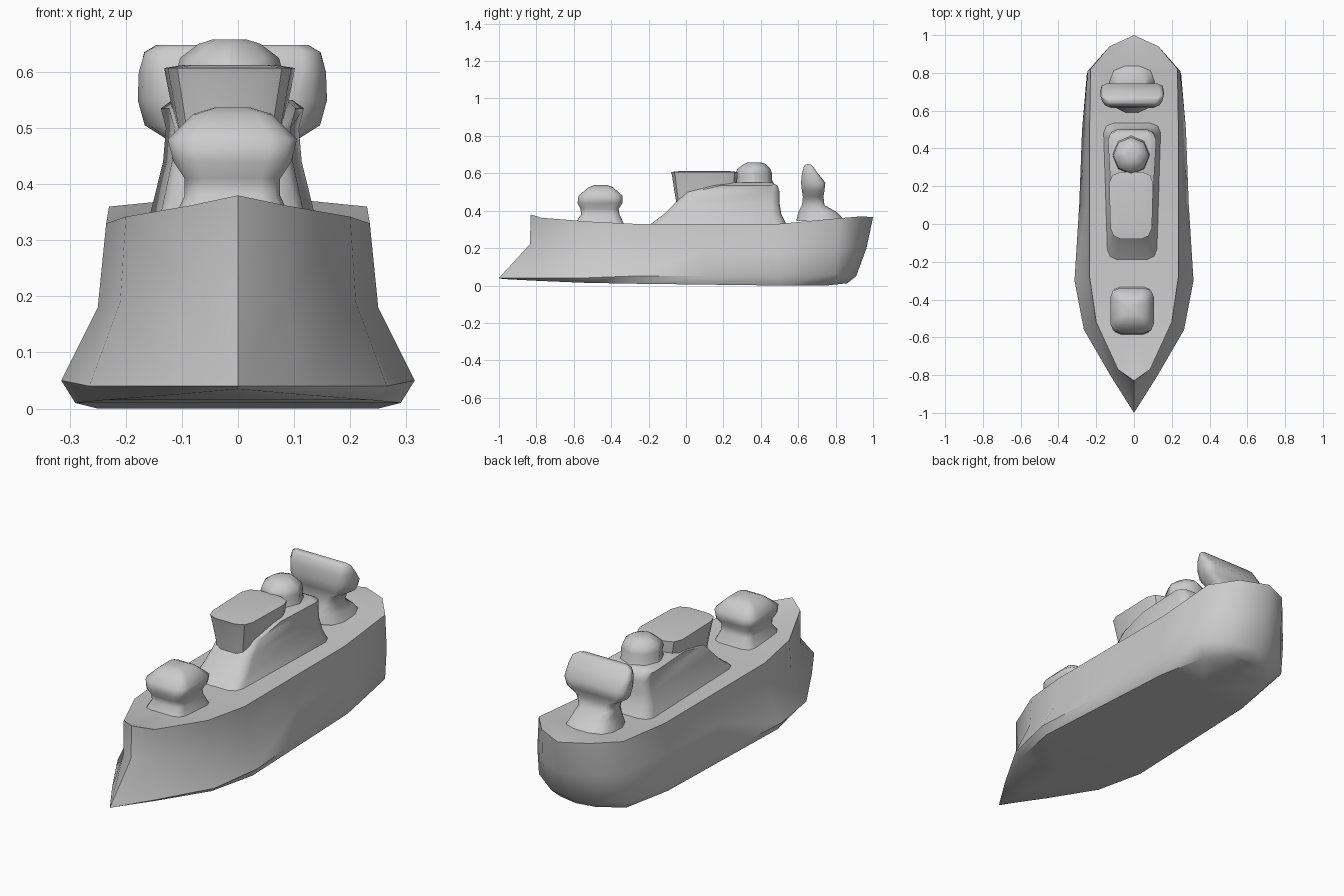
import bpy, bmesh, math

if "Cube" in bpy.data.objects:
    bpy.data.objects.remove(bpy.data.objects["Cube"])


def finish(name, bm, angle, mirror=False):
    bmesh.ops.remove_doubles(bm, verts=bm.verts, dist=0.0005)
    bmesh.ops.dissolve_degenerate(bm, dist=0.0005, edges=bm.edges)
    if mirror:
        geom = bm.verts[:] + bm.edges[:] + bm.faces[:]
        bmesh.ops.mirror(bm, geom=geom, axis='X', merge_dist=0.0005)
        bmesh.ops.remove_doubles(bm, verts=bm.verts, dist=0.0005)
    bmesh.ops.recalc_face_normals(bm, faces=bm.faces)
    me = bpy.data.meshes.new(name)
    bm.to_mesh(me)
    bm.free()
    ob = bpy.data.objects.new(name, me)
    bpy.context.collection.objects.link(ob)
    bpy.ops.object.select_all(action='DESELECT')
    ob.select_set(True)
    bpy.context.view_layer.objects.active = ob
    bpy.ops.object.shade_smooth_by_angle(angle=math.radians(angle))
    return ob


def rounded_ring(cx, cy, hx, hy, z, taper, corner):
    """Rounded rectangle; taper narrows the front (-y) edge."""
    r = corner * min(hx, hy)
    pts = []
    for k, (sx, sy) in enumerate([(1, 1), (-1, 1), (-1, -1), (1, -1)]):
        for j in range(3):
            a = math.radians(90 * k + 45 * j)
            x = sx * (hx - r) + r * math.cos(a)
            y = sy * (hy - r) + r * math.sin(a)
            pts.append((cx + x * (1 + taper * (y / hy - 1) / 2), cy + y, z))
    return pts


def tower(name, levels, taper=0.0, corner=0.4, angle=45):
    """Loft of (centre x, front y, back y, half width, z) levels."""
    bm = bmesh.new()
    rings = [[bm.verts.new(p) for p in
              rounded_ring(cx, (y0 + y1) / 2, hx, (y1 - y0) / 2, z, taper, corner)]
             for cx, y0, y1, hx, z in levels]
    for a, b in zip(rings, rings[1:]):
        n = len(a)
        for i in range(n):
            bm.faces.new((a[i], a[(i + 1) % n], b[(i + 1) % n], b[i]))
    bm.faces.new(rings[0][::-1])
    bm.faces.new(rings[-1])
    return finish(name, bm, angle)


# Hull: half outlines from bow to stern at four heights, mirrored
bottom = [(0, -.98, .035), (.11, -.79, .025), (.24, -.55, .015), (.29, -.3, .01),
          (.27, .1, .005), (.25, .5, 0), (.20, .75, 0), (.1, .84, .01), (0, .86, .01)]
waterline = [(0, -1, .04), (.12, -.81, .04), (.265, -.56, .04), (.315, -.3, .05),
             (.29, .1, .05), (.275, .5, .05), (.25, .79, .06), (.12, .88, .05), (0, .91, .05)]
side = [(0, -.835, .22), (.085, -.77, .2), (.21, -.52, .19), (.25, -.28, .18),
        (.25, .1, .18), (.25, .5, .18), (.245, .81, .2), (.14, .92, .2), (0, .965, .2)]
deck = [(0, -.83, .38), (.085, -.77, .362), (.20, -.52, .342), (.235, -.28, .33),
        (.235, .1, .33), (.235, .5, .33), (.23, .82, .36), (.13, .94, .37), (0, 1, .365)]
keel_line = [(0, y, z) for x, y, z in bottom]
deck_line = [(0, y, z) for x, y, z in deck]

bm = bmesh.new()
rows = [[bm.verts.new(p) for p in line]
        for line in (keel_line, bottom, waterline, side, deck, deck_line)]
for a, b in zip(rows, rows[1:]):
    for i in range(len(a) - 1):
        bm.faces.new((a[i], a[i + 1], b[i + 1], b[i]))
finish("hull", bm, 45, mirror=True)

# Forward turret: narrow neck with a wider domed head
tower("fore_turret", [
    (-.01, -.60, -.33, .11, .325), (-.01, -.56, -.355, .085, .38),
    (-.01, -.565, -.36, .085, .41), (-.01, -.58, -.34, .105, .44),
    (-.01, -.575, -.34, .115, .48), (-.01, -.52, -.39, .07, .525),
    (-.01, -.49, -.42, .03, .537)], corner=.4, angle=60)

# Deckhouse: sloping front rising to the bridge
tower("deckhouse", [
    (-.01, -.20, .54, .155, .32), (-.01, -.12, .51, .14, .38),
    (-.01, -.06, .50, .125, .44), (-.01, .0, .50, .12, .50),
    (-.01, .14, .49, .13, .535), (-.01, .24, .46, .11, .55)],
    taper=.15, corner=.35, angle=55)

# Bridge: flared box overhanging the deckhouse
tower("bridge", [
    (-.015, -.05, .26, .09, .43), (-.015, -.06, .27, .095, .49),
    (-.015, -.075, .275, .115, .59), (-.015, -.08, .275, .118, .607),
    (-.015, -.03, .23, .085, .612)], taper=.08, corner=.5, angle=40)

# Funnel: round neck and domed cap
tower("funnel", [
    (-.015, .25, .48, .11, .52), (-.015, .27, .46, .09, .565),
    (-.015, .265, .46, .095, .60), (-.015, .275, .45, .088, .625),
    (-.015, .31, .425, .055, .65), (-.015, .33, .40, .03, .658)], corner=1.0, angle=60)

# Stern structure: broad foot, narrow neck and a wide thin panel
tower("stern_panel", [
    (-.01, .59, .85, .13, .345), (-.01, .60, .81, .11, .39),
    (-.01, .62, .74, .10, .43), (-.01, .625, .735, .115, .475),
    (-.01, .62, .74, .165, .505), (-.01, .615, .745, .178, .55),
    (-.01, .62, .705, .176, .60), (-.01, .63, .68, .165, .635),
    (-.01, .64, .665, .14, .648)], taper=.15, corner=.7, angle=60)
